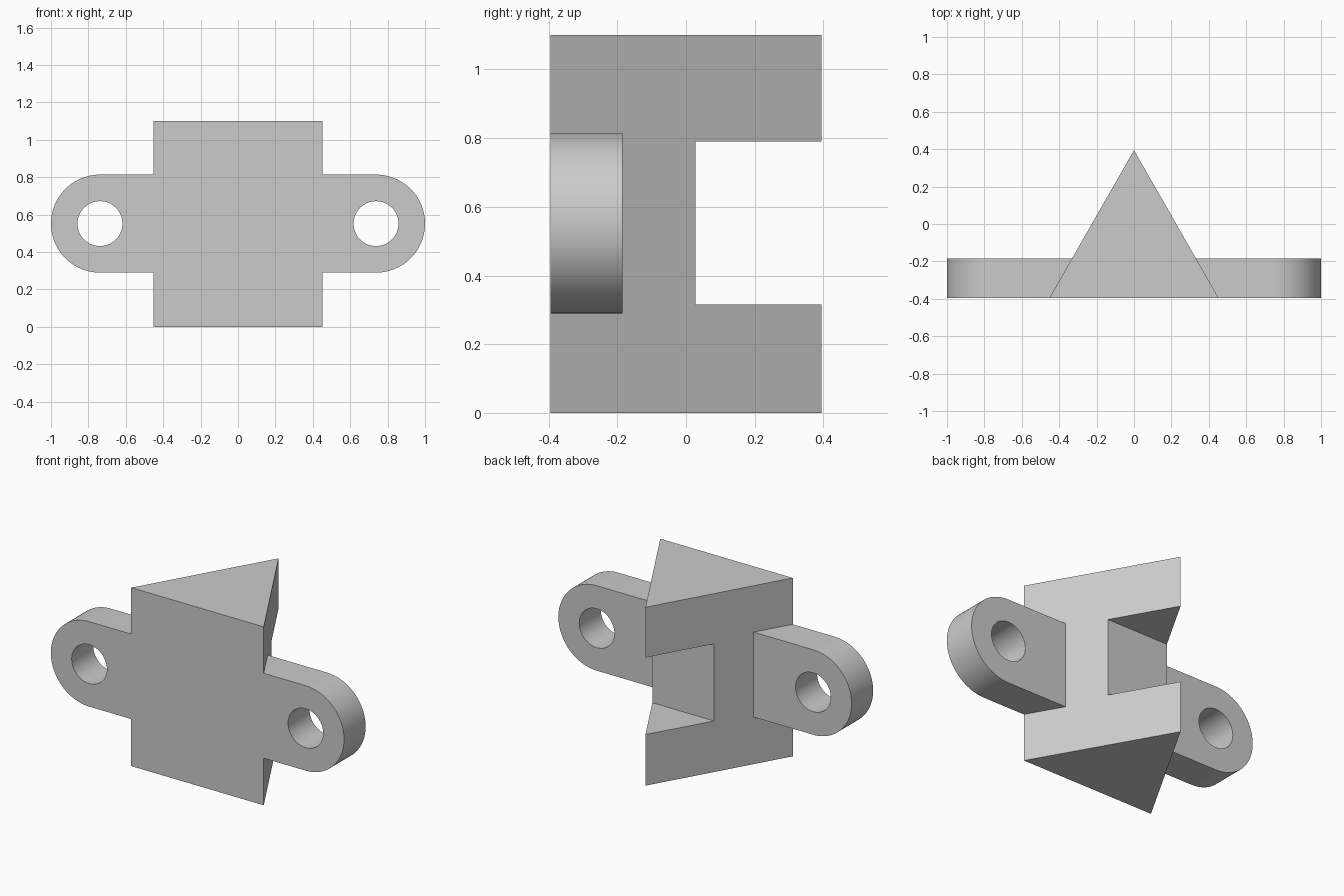
import bpy, bmesh, math
from mathutils import Vector

cube = bpy.data.objects.get("Cube")
if cube:
    bpy.data.objects.remove(cube, do_unlink=True)

HALF_W, FRONT, BACK, HEIGHT = 0.452, -0.395, 0.395, 1.1
LUG_BACK, LUG_X, LUG_Z, LUG_R, BORE_R = -0.185, 0.738, 0.552, 0.262, 0.12

grey = bpy.data.materials.new("plain grey")
grey.use_nodes = True
grey.diffuse_color = (0.6, 0.6, 0.6, 1)
grey.node_tree.nodes["Principled BSDF"].inputs["Base Color"].default_value = (0.6, 0.6, 0.6, 1)


def extrude(name, profile, shift, helper=False):
    """Solid made by sweeping a closed 3D outline along a vector."""
    bm = bmesh.new()
    face = bm.faces.new([bm.verts.new(p) for p in profile])
    swept = bmesh.ops.extrude_face_region(bm, geom=[face])["geom"]
    bmesh.ops.translate(bm, vec=shift,
                        verts=[v for v in swept if isinstance(v, bmesh.types.BMVert)])
    bmesh.ops.recalc_face_normals(bm, faces=bm.faces)
    mesh = bpy.data.meshes.new(name)
    bm.to_mesh(mesh)
    bm.free()
    mesh.materials.append(grey)
    ob = bpy.data.objects.new(name, mesh)
    bpy.context.collection.objects.link(ob)
    if helper:
        ob.hide_render = True
        ob.hide_set(True)
        ob.display_type = 'WIRE'
    return ob


def cut(ob, cutter):
    mod = ob.modifiers.new("cut", 'BOOLEAN')
    mod.operation, mod.solver, mod.object = 'DIFFERENCE', 'EXACT', cutter


def arc(x, z, r, start, end, n, y):
    return [Vector((x + r * math.cos(a), y, z + r * math.sin(a)))
            for a in (start + (end - start) * i / n for i in range(n + 1))]


# Triangular body with a square notch across its rear edge
body = extrude("wedge_body", [(-HALF_W, FRONT, 0), (HALF_W, FRONT, 0), (0, BACK, 0)],
               (0, 0, HEIGHT))
notch = extrude("notch_cutter", [(-1, 0.028, 0.315), (1, 0.028, 0.315),
                                 (1, 0.028, 0.79), (-1, 0.028, 0.79)], (0, 1, 0), True)
cut(body, notch)

# Rounded mounting lugs, their inner ends sloped to meet the body flanks
slope = HALF_W / (BACK - FRONT)
for side, label in ((1, "left"), (-1, "right")):
    outline = arc(LUG_X, LUG_Z, LUG_R, -math.pi / 2, math.pi / 2, 48, FRONT)
    outline += [Vector((HALF_W, FRONT, LUG_Z + LUG_R)), Vector((HALF_W, FRONT, LUG_Z - LUG_R))]
    for p in outline:
        p.x *= side
    lug = extrude(label + "_lug", outline, (0, LUG_BACK - FRONT, 0))
    for v in lug.data.vertices:
        if abs(v.co.x) < HALF_W + 0.001:
            v.co.x = side * (HALF_W - slope * (v.co.y - FRONT))
    hole = arc(side * LUG_X, LUG_Z, BORE_R, 0, math.tau, 64, FRONT - 0.1)[:-1]
    cut(lug, extrude(label + "_bore_cutter", hole, (0, 0.5, 0), True))

    # Smooth the rounded end and bore, keeping the rims crisp
    bpy.ops.object.select_all(action='DESELECT')
    lug.select_set(True)
    bpy.context.view_layer.objects.active = lug
    bpy.ops.object.modifier_apply(modifier="cut")
    bpy.ops.object.shade_smooth_by_angle(angle=math.radians(30))
